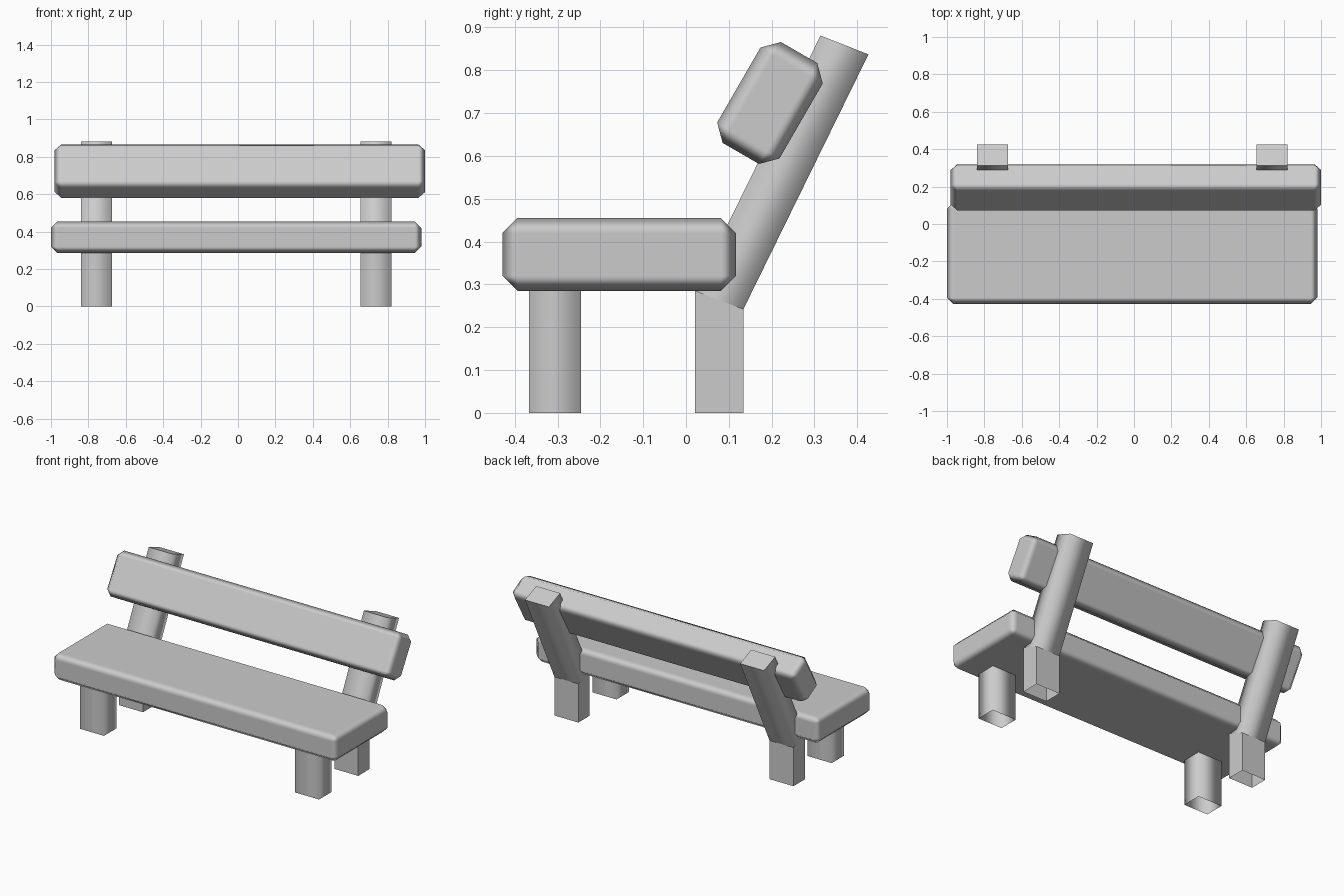
import bpy
import bmesh
from math import radians

cube = bpy.data.objects.get("Cube")
if cube:
    bpy.data.objects.remove(cube, do_unlink=True)

grey = bpy.data.materials.new("plain_grey")
grey.use_nodes = True
grey.diffuse_color = (0.6, 0.6, 0.6, 1)
grey.node_tree.nodes["Principled BSDF"].inputs["Base Color"].default_value = (0.6, 0.6, 0.6, 1)


def add_object(name, bm):
    bmesh.ops.recalc_face_normals(bm, faces=bm.faces)
    mesh = bpy.data.meshes.new(name)
    bm.to_mesh(mesh)
    bm.free()
    mesh.materials.append(grey)
    obj = bpy.data.objects.new(name, mesh)
    bpy.context.collection.objects.link(obj)
    return obj


def plank(name, size, centre, tilt=0):
    """Box with chamfered, softly shaded edges."""
    bm = bmesh.new()
    bmesh.ops.create_cube(bm, size=1)
    bmesh.ops.scale(bm, vec=size, verts=bm.verts)
    for f in bm.faces:
        f.smooth = True
    obj = add_object(name, bm)
    obj.location = centre
    obj.rotation_euler.x = radians(tilt)
    bevel = obj.modifiers.new("chamfer", 'BEVEL')
    bevel.width = 0.035
    bevel.segments = 1
    bevel.harden_normals = True


def post(name, x, sections, smooth_from, capped):
    """Four-sided post through (front y, z, back y, z) sections, open below."""
    bm = bmesh.new()
    half = 0.083
    rings = []
    for y0, z0, y1, z1 in sections:
        corners = [(x - half, y0, z0), (x + half, y0, z0),
                   (x + half, y1, z1), (x - half, y1, z1)]
        rings.append([bm.verts.new(c) for c in corners])
    for level, (low, high) in enumerate(zip(rings, rings[1:])):
        for i in range(4):
            j = (i + 1) % 4
            face = bm.faces.new((low[i], low[j], high[j], high[i]))
            face.smooth = level >= smooth_from
    if capped:
        bm.faces.new(rings[-1])
    add_object(name, bm)


# Seat and backrest planks, slightly offset from each other
plank("seat", (1.98, 0.545, 0.17), (-0.01, -0.156, 0.37))
plank("backrest", (1.98, 0.168, 0.272), (0.01, 0.196, 0.7235), tilt=-30)

# Straight front legs, and rear legs that bend into backrest supports
front = [(-0.367, 0, -0.245, 0), (-0.367, 0.29, -0.245, 0.29)]
rear = [(0.021, 0, 0.134, 0), (0.021, 0.285, 0.134, 0.242),
        (0.314, 0.881, 0.426, 0.837)]
for side, x in (("right", -0.757), ("left", 0.737)):
    post("front_leg_" + side, x, front, smooth_from=0, capped=False)
    post("rear_leg_" + side, x, rear, smooth_from=1, capped=True)
